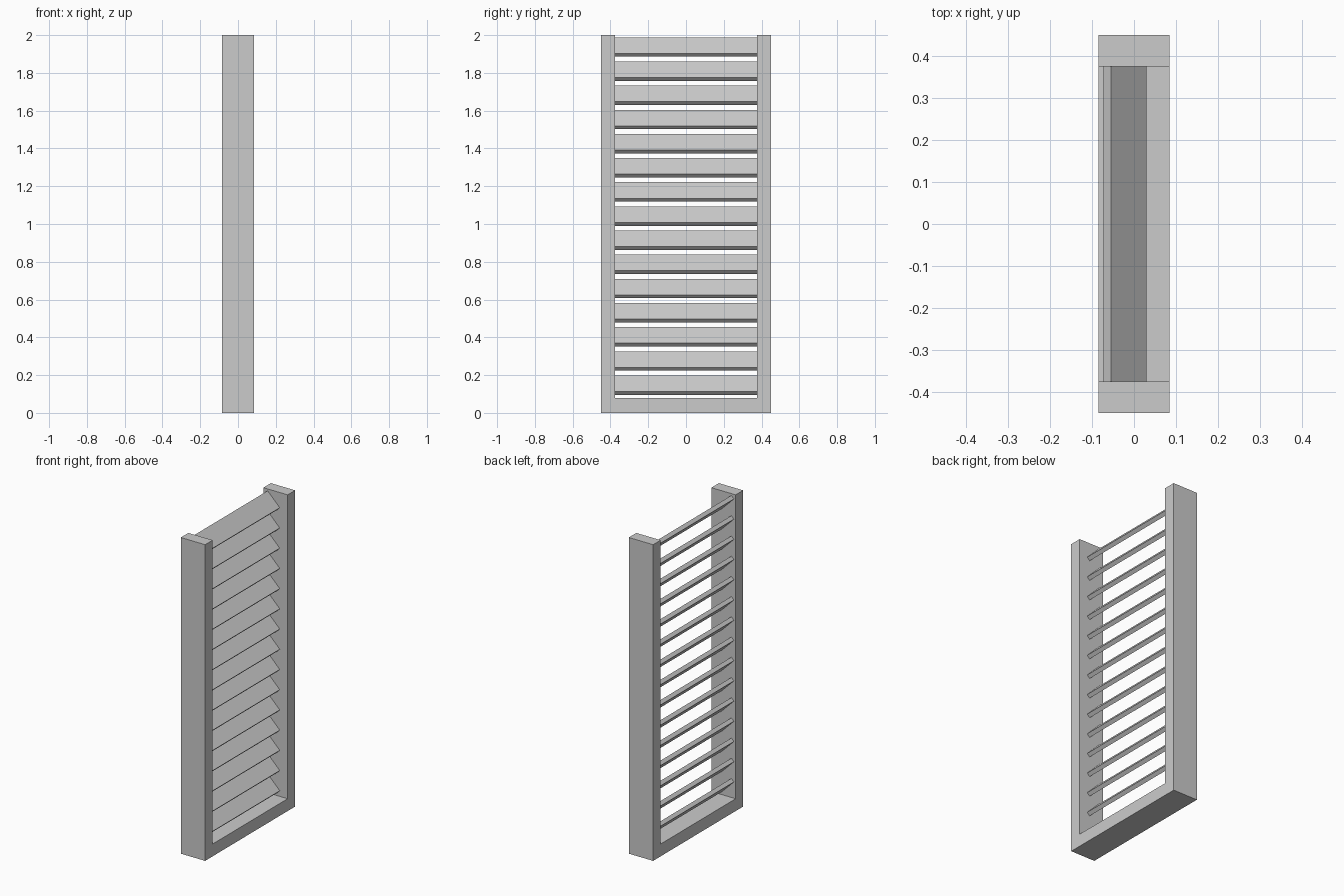
import bpy, bmesh
from math import radians, cos, sin

if "Cube" in bpy.data.objects:
    bpy.data.objects.remove(bpy.data.objects["Cube"])


def extrude_profile(name, pts, vec):
    """Solid made by extruding one closed polygon along vec."""
    bm = bmesh.new()
    face = bm.faces.new([bm.verts.new(p) for p in pts])
    res = bmesh.ops.extrude_face_region(bm, geom=[face], use_keep_orig=True)
    verts = [g for g in res["geom"] if isinstance(g, bmesh.types.BMVert)]
    bmesh.ops.translate(bm, verts=verts, vec=vec)
    bmesh.ops.recalc_face_normals(bm, faces=bm.faces[:])
    me = bpy.data.meshes.new(name)
    bm.to_mesh(me)
    bm.free()
    ob = bpy.data.objects.new(name, me)
    bpy.context.collection.objects.link(ob)
    return ob


DEPTH, HALF_W, INNER, RAIL, HEIGHT = 0.17, 0.45, 0.375, 0.078, 2.0

# U-shaped frame: two stiles and a bottom rail
outline = [(-HALF_W, 0), (HALF_W, 0), (HALF_W, HEIGHT), (INNER, HEIGHT),
           (INNER, RAIL), (-INNER, RAIL), (-INNER, HEIGHT), (-HALF_W, HEIGHT)]
extrude_profile("frame", [(-DEPTH / 2, y, z) for y, z in outline], (DEPTH, 0, 0))

# Louvre slats, tilted 45 degrees down towards +x
COUNT, LENGTH, THICK = 15, 0.12, 0.025
Z_FIRST, Z_LAST, X_MID = 0.147, 1.937, -0.0215
c, s = cos(radians(45)), sin(radians(45))
for i in range(COUNT):
    zc = Z_FIRST + (Z_LAST - Z_FIRST) * i / (COUNT - 1)
    section = []
    for a, b in ((-1, -1), (1, -1), (1, 1), (-1, 1)):
        u, v = a * LENGTH / 2, b * THICK / 2
        section.append((X_MID + u * c + v * s, -INNER, zc - u * s + v * c))
    extrude_profile(f"slat_{i + 1:02d}", section, (0, 2 * INNER, 0))
